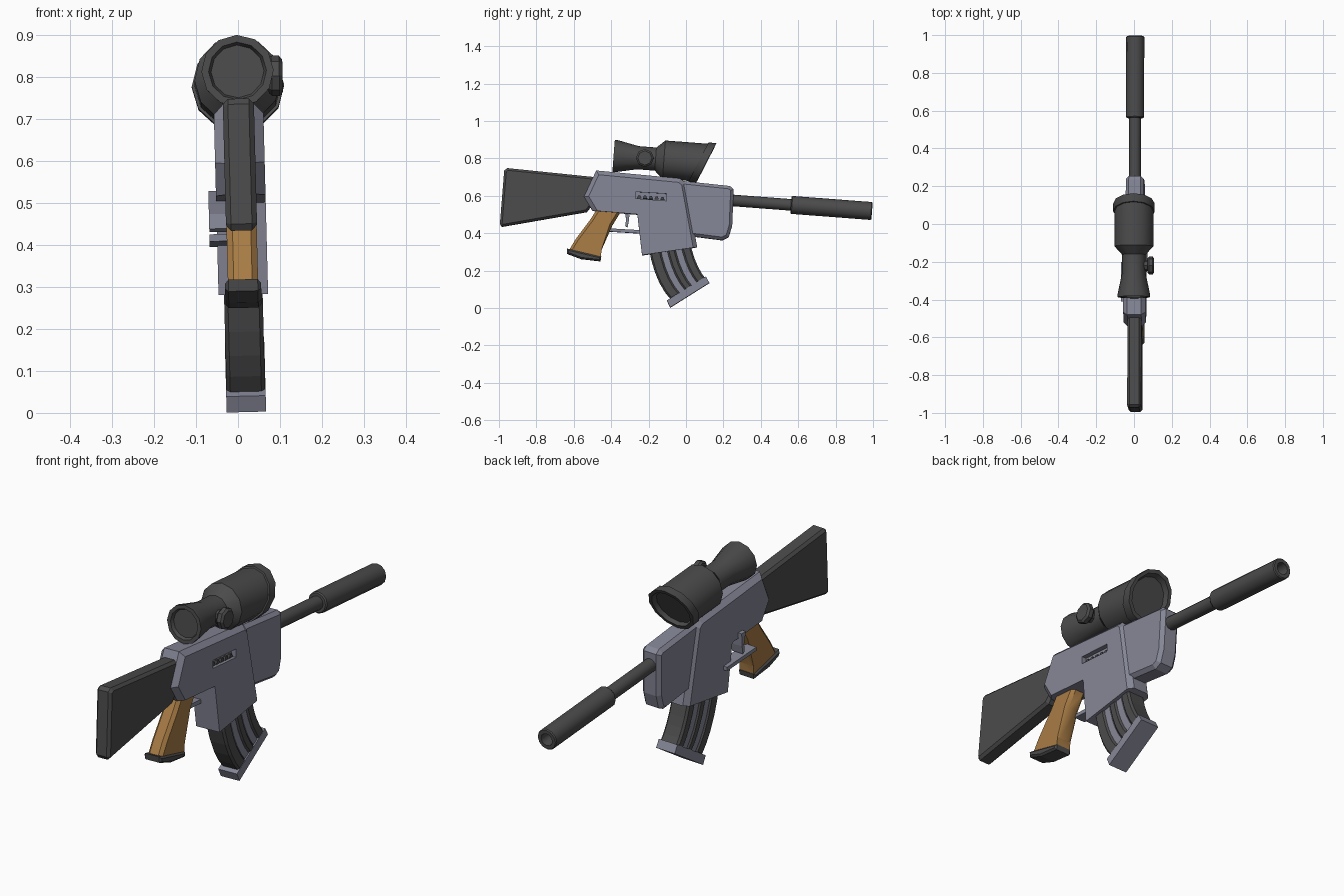
import bpy, bmesh, math
from mathutils import Matrix, Vector

cube = bpy.data.objects.get("Cube")
if cube:
    bpy.data.objects.remove(cube, do_unlink=True)


def material(name, rgb):
    m = bpy.data.materials.new(name)
    m.use_nodes = True
    m.diffuse_color = (*rgb, 1)
    m.node_tree.nodes["Principled BSDF"].inputs["Base Color"].default_value = (*rgb, 1)
    return m


DARK = material("charcoal", (0.07, 0.07, 0.07))
GREY = material("steel_grey", (0.235, 0.24, 0.305))
WOOD = material("wood_brown", (0.39, 0.2, 0.06))

# The whole assembly leans very slightly to one side
LEAN = Matrix.Translation((0.02, 0, 0)) @ Matrix.Rotation(-0.026, 4, 'Y')
PITCH = -0.076


def finish(bm, name, mat, smooth=None):
    bmesh.ops.remove_doubles(bm, verts=bm.verts, dist=1e-5)
    bmesh.ops.recalc_face_normals(bm, faces=bm.faces)
    bm.transform(LEAN)
    me = bpy.data.meshes.new(name)
    bm.to_mesh(me)
    bm.free()
    me.materials.append(mat)
    if smooth:
        me.shade_smooth()
        me.set_sharp_from_angle(angle=math.radians(smooth))
    ob = bpy.data.objects.new(name, me)
    bpy.context.collection.objects.link(ob)
    return ob


def plate(name, mat, outline, x0, x1, bevel=0, where=lambda y, z: True, segments=1, smooth=None):
    """Extrude a side outline of (y, z) points from x0 to x1 and bevel its rims."""
    bm = bmesh.new()
    face = bm.faces.new([bm.verts.new((x0, y, z)) for y, z in outline])
    out = bmesh.ops.extrude_face_region(bm, geom=[face])
    verts = [g for g in out["geom"] if isinstance(g, bmesh.types.BMVert)]
    bmesh.ops.translate(bm, verts=verts, vec=(x1 - x0, 0, 0))
    bmesh.ops.recalc_face_normals(bm, faces=bm.faces)
    if bevel:
        rims = []
        for e in bm.edges:
            a, b = (v.co for v in e.verts)
            mid = (a + b) / 2
            if abs(a.x - b.x) < 1e-6 and where(mid.y, mid.z):
                rims.append(e)
        bmesh.ops.bevel(bm, geom=rims, offset=bevel, segments=segments, profile=0.5,
                        affect='EDGES', clamp_overlap=True)
    return finish(bm, name, mat, smooth)


def lathe(name, mat, profile, origin, sides=12, sideways=False, smooth=35):
    """Revolve (distance, radius, slant) points around the pitched long axis."""
    bm = bmesh.new()
    rings = []
    for s, r, *k in profile:
        slant = k[0] if k else 0
        ring = []
        for i in range(sides):
            a = math.tau * i / sides
            h = r * math.cos(a)
            ring.append(bm.verts.new((r * math.sin(a), s + slant * h, h)))
        rings.append(ring)
    for lo, hi in zip(rings, rings[1:]):
        for i in range(sides):
            j = (i + 1) % sides
            bm.faces.new((lo[i], lo[j], hi[j], hi[i]))
    bmesh.ops.remove_doubles(bm, verts=bm.verts, dist=1e-5)
    turn = Matrix.Rotation(-math.pi / 2, 4, 'Z') if sideways else Matrix.Rotation(PITCH, 4, 'X')
    bm.transform(Matrix.Translation(origin) @ turn)
    return finish(bm, name, mat, smooth)


# Stock
plate("stock", DARK, [(-0.995, 0.45), (-0.985, 0.434), (-0.53, 0.513), (-0.46, 0.6),
                      (-0.46, 0.697), (-0.955, 0.748), (-0.972, 0.735)],
      -0.037, 0.037, 0.012)

# Receiver, with the ejection slot cut into one side
receiver = plate("receiver", GREY,
                 [(-0.48, 0.735), (-0.03, 0.692), (-0.003, 0.668), (0.06, 0.325),
                  (-0.235, 0.282), (-0.26, 0.5), (-0.5, 0.52), (-0.545, 0.595)],
                 -0.059, 0.059, 0.022, lambda y, z: z > 0.45 and not (-0.45 < y < -0.2 and z < 0.6))
slot = [(-0.27, 0.62), (-0.105, 0.61), (-0.105, 0.572), (-0.27, 0.585)]
cutter = plate("slot_cutter", GREY, slot, 0.037, 0.1)
cutter.hide_render = True
cutter.hide_viewport = True
cut = receiver.modifiers.new("ejection_slot", 'BOOLEAN')
cut.operation = 'DIFFERENCE'
cut.solver = 'EXACT'
cut.object = cutter

# Ridged bolt lying inside the slot
for i in range(5):
    y = -0.262 + i * 0.031
    z = 0.586 - i * 0.0025
    plate("bolt_ridge", DARK, [(y, z), (y + 0.024, z), (y + 0.018, z + 0.016), (y + 0.006, z + 0.016)],
          0.03, 0.048)

# Handguard
plate("handguard", GREY, [(-0.1, 0.688), (0.235, 0.652), (0.255, 0.635), (0.247, 0.44),
                          (0.228, 0.378), (0.195, 0.362), (-0.1, 0.4)],
      -0.047, 0.047, 0.016)

# Barrel and suppressor with an open muzzle
lathe("barrel", DARK, [(0, 0), (0, 0.031), (0.36, 0.031), (0.36, 0)], (0, 0.22, 0.578))
lathe("suppressor", DARK, [(0, 0), (0, 0.043), (0.006, 0.048), (0.43, 0.048), (0.435, 0.044),
                           (0.435, 0.028), (0.37, 0.026), (0.37, 0)], (0, 0.561, 0.552))

# Scope: eyepiece, neck, bell and slanted hood
K = 0.42
lathe("scope", DARK, [(0.015, 0), (0.015, 0.063), (0, 0.069), (0, 0.086), (0.02, 0.085),
                      (0.13, 0.062), (0.225, 0.062), (0.27, 0.103), (0.455, 0.103, K),
                      (0.455, 0.11, K), (0.497, 0.11, K), (0.497, 0.094, K),
                      (0.475, 0.086, K), (0.475, 0, K)], (0, -0.387, 0.814))

# Scope adjustment knob
lathe("scope_knob_stem", DARK, [(0, 0), (0, 0.03), (0.04, 0.03), (0.04, 0)],
      (0.045, -0.22, 0.8), 8, True, 20)
lathe("scope_knob", DARK, [(0, 0), (0, 0.04), (0.008, 0.048), (0.026, 0.048), (0.034, 0.038), (0.034, 0)],
      (0.073, -0.22, 0.8), 8, True, 20)

# Pistol grip and its foot
plate("grip", WOOD, [(-0.46, 0.56), (-0.35, 0.54), (-0.355, 0.505), (-0.395, 0.44), (-0.452, 0.31),
                     (-0.455, 0.268), (-0.625, 0.31), (-0.592, 0.365), (-0.51, 0.475), (-0.475, 0.53)],
      -0.036, 0.036, 0.017, lambda y, z: z > 0.3, smooth=30)
plate("grip_foot", DARK, [(-0.637, 0.318), (-0.453, 0.274), (-0.457, 0.25), (-0.56, 0.262), (-0.635, 0.29)],
      -0.043, 0.043, 0.008)

# Trigger and guard
plate("trigger_guard", GREY, [(-0.41, 0.427), (-0.2, 0.415), (-0.2, 0.397), (-0.41, 0.41)], -0.077, -0.022)
plate("trigger", GREY, [(-0.33, 0.53), (-0.3, 0.53), (-0.305, 0.47), (-0.313, 0.432),
                        (-0.325, 0.44), (-0.32, 0.475)], -0.077, -0.022)


# Curved magazine: alternating dark ribs and grey grooves
def curve(a, b, c, t):
    a, b, c = Vector(a), Vector(b), Vector(c)
    return a * (1 - t) ** 2 + b * 2 * t * (1 - t) + c * t * t


def across(f, t):
    rear = curve((-0.2, 0.33), (-0.17, 0.14), (-0.08, 0.045), t)
    front = curve((0.02, 0.36), (0.045, 0.23), (0.105, 0.155), t)
    return rear.lerp(front, f)


steps = [i / 5 for i in range(6)]
stops = [0, 0.27, 0.42, 0.62, 0.77, 1]
for i, (f0, f1) in enumerate(zip(stops, stops[1:])):
    rib = i % 2 == 0
    outline = [across(f0, t) for t in steps] + [across(f1, t) for t in reversed(steps)]
    w = 0.046 if rib else 0.041
    plate("magazine_rib" if rib else "magazine_groove", DARK if rib else GREY,
          outline, -w, w, 0.009 if rib else 0)

# Magazine base plate
plate("magazine_base", GREY, [(-0.085, 0.002), (-0.102, 0.04), (0.106, 0.168), (0.125, 0.134)],
      -0.047, 0.047)
